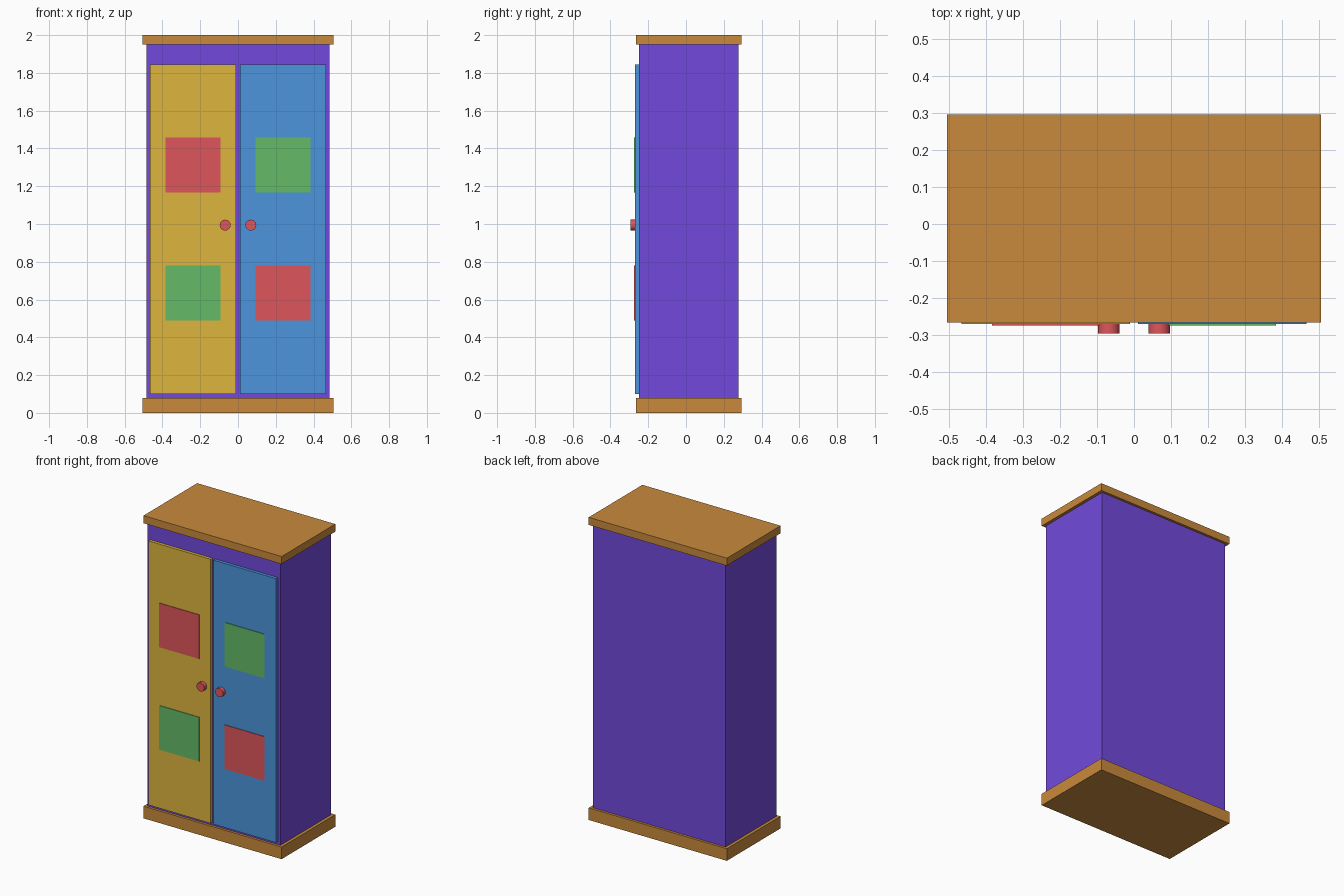
import bpy, math

if "Cube" in bpy.data.objects:
    bpy.data.objects.remove(bpy.data.objects["Cube"])


def material(name, hex_code):
    """Material from an sRGB hex colour, converted to linear."""
    rgb = [int(hex_code[i:i + 2], 16) / 255 for i in (0, 2, 4)]
    lin = [c / 12.92 if c <= 0.04045 else ((c + 0.055) / 1.055) ** 2.4 for c in rgb]
    mat = bpy.data.materials.new(name)
    mat.diffuse_color = (*lin, 1)
    mat.use_nodes = True
    mat.node_tree.nodes["Principled BSDF"].inputs["Base Color"].default_value = mat.diffuse_color
    return mat


purple = material("purple", "724ADC")
wood = material("wood", "C98A3C")
yellow = material("yellow", "DDB53F")
blue = material("blue", "4C95DD")
red = material("red", "DE565C")
green = material("green", "65BA66")


def box(name, x, y, z, mat):
    """Box from (min, max) pairs on each axis."""
    bpy.ops.mesh.primitive_cube_add(size=1, location=[sum(r) / 2 for r in (x, y, z)])
    ob = bpy.context.object
    ob.name = name
    ob.scale = [r[1] - r[0] for r in (x, y, z)]
    bpy.ops.object.transform_apply(location=False, rotation=False, scale=True)
    ob.data.materials.append(mat)
    return ob


# Cabinet body with overhanging plinth and top board
box("body", (-0.485, 0.485), (-0.25, 0.279), (0.001, 1.96), purple)
box("plinth", (-0.505, 0.505), (-0.266, 0.295), (0, 0.08), wood)
box("top_board", (-0.505, 0.505), (-0.266, 0.295), (1.95, 2.0), wood)

# Doors, each with two coloured squares and a round knob
for side, s, door_mat, upper, lower in (("left", -1, yellow, red, green),
                                        ("right", 1, blue, green, red)):
    def span(a, b):
        return tuple(sorted((s * a, s * b)))

    box(side + "_door", span(0.011, 0.466), (-0.27, -0.249), (0.1, 1.845), door_mat)
    box(side + "_upper_panel", span(0.093, 0.384), (-0.274, -0.265), (1.166, 1.457), upper)
    box(side + "_lower_panel", span(0.093, 0.384), (-0.274, -0.265), (0.489, 0.78), lower)

    bpy.ops.mesh.primitive_cylinder_add(vertices=16, radius=0.029, depth=0.029,
                                        location=(s * 0.068, -0.2805, 0.994),
                                        rotation=(math.pi / 2, 0, 0))
    knob = bpy.context.object
    knob.name = side + "_knob"
    knob.data.materials.append(red)
    bpy.ops.object.shade_smooth_by_angle(angle=math.radians(30))
